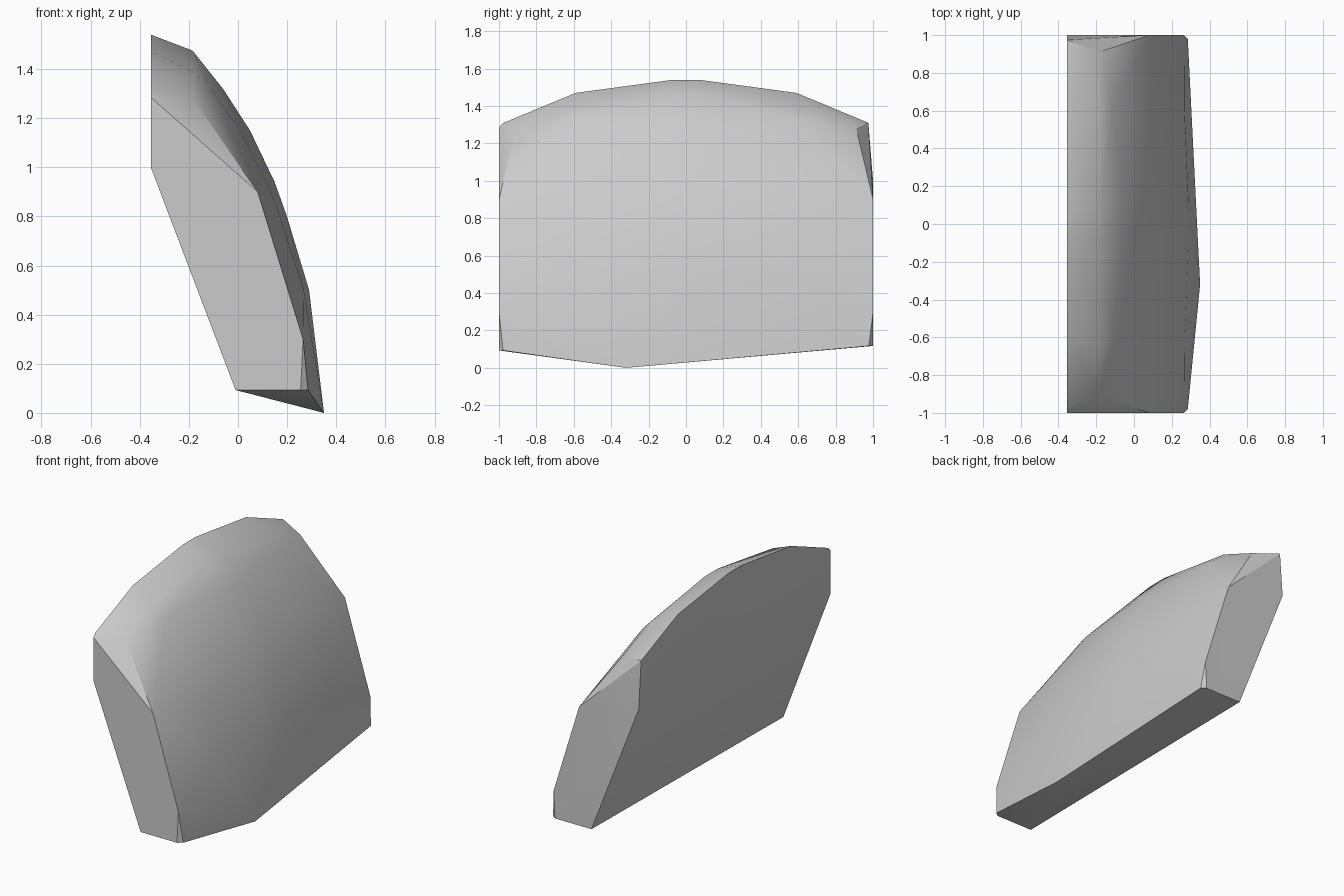
import bpy, bmesh, math

cube = bpy.data.objects.get("Cube")
if cube:
    bpy.data.objects.remove(cube, do_unlink=True)

# Plain grey finish
grey = bpy.data.materials.new("plain_grey")
grey.use_nodes = True
colour = (0.6, 0.6, 0.6, 1)
grey.diffuse_color = colour
grey.node_tree.nodes["Principled BSDF"].inputs["Base Color"].default_value = colour

# Curved outer face: profile (x, z) along the middle, falling away to the sides
profile = [(-0.06, 1.32), (0.05, 1.15), (0.15, 0.94), (0.2, 0.8), (0.29, 0.5)]
points = []
for y in (-0.6, -0.1, 0.1, 0.6):
    for x, z in profile:
        points.append((x - y * y * (0.05 + 0.05 * z * z), y, z))

# Both halves: arched top edge, outer shoulder, clipped corners and flat ends
for s in (-1, 1):
    base = 0.105 + 0.012 * s
    points += [
        (-0.355, s * 0.07, 1.54), (-0.355, s * 0.59, 1.47), (-0.355, s * 0.975, 1.31),
        (-0.185, s * 0.07, 1.475), (-0.185, s * 0.64, 1.39), (-0.185, s * 0.91, 1.28),
        (-0.355, s, 1.0), (0.08, s, 0.9), (0.265, s, 0.3),
        (0.255, s, base), (0.285, s * 0.978, base), (-0.01, s, base),
    ]
points.append((-0.355, -1, 1.285))

# Lowest point of the bottom edge
points.append((0.35, -0.32, 0))

# Solid curved slab wrapped round the sections
bm = bmesh.new()
for p in points:
    bm.verts.new(p)
hull = bmesh.ops.convex_hull(bm, input=bm.verts[:])
loose = [v for v in bm.verts if not v.link_faces]
bmesh.ops.delete(bm, geom=loose, context='VERTS')
bmesh.ops.dissolve_limit(bm, angle_limit=math.radians(0.5),
                         verts=bm.verts[:], edges=bm.edges[:])
bmesh.ops.recalc_face_normals(bm, faces=bm.faces[:])
mesh = bpy.data.meshes.new("curved_slab")
bm.to_mesh(mesh)
bm.free()
mesh.materials.append(grey)

slab = bpy.data.objects.new("curved_slab", mesh)
bpy.context.collection.objects.link(slab)
bpy.ops.object.select_all(action='DESELECT')
slab.select_set(True)
bpy.context.view_layer.objects.active = slab
bpy.ops.object.shade_smooth_by_angle(angle=math.radians(30))
